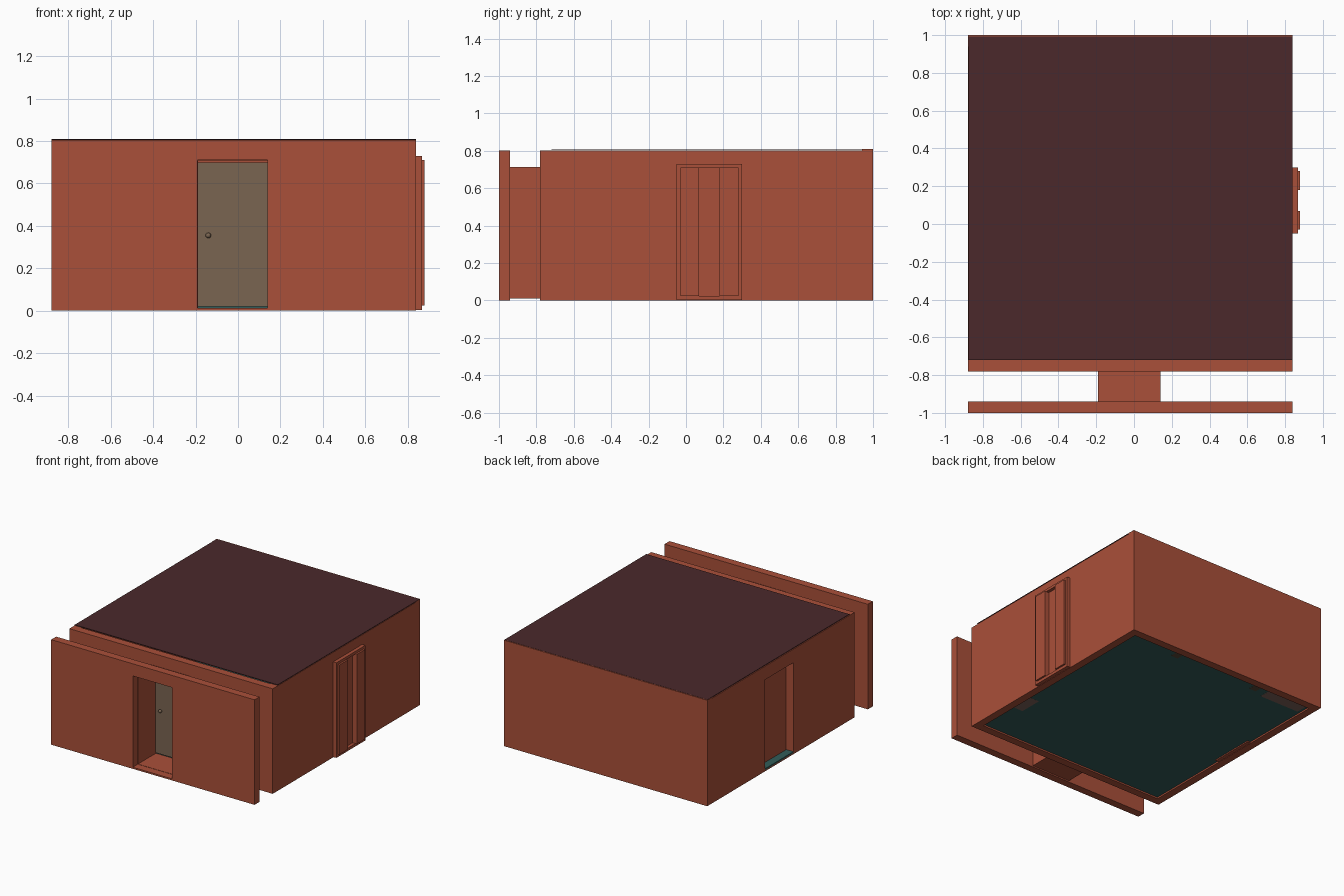
import bpy, bmesh, math
from mathutils import Vector

if "Cube" in bpy.data.objects:
    bpy.data.objects.remove(bpy.data.objects["Cube"])


def material(name, rgb):
    m = bpy.data.materials.new(name)
    m.diffuse_color = (*rgb, 1)
    m.use_nodes = True
    m.node_tree.nodes["Principled BSDF"].inputs["Base Color"].default_value = m.diffuse_color
    return m


BRICK = material("brick", (0.40, 0.08, 0.041))
ROOF = material("dark_roof", (0.07, 0.022, 0.024))
DOOR = material("door_wood", (0.195, 0.13, 0.083))
TEAL = material("teal_floor", (0.032, 0.107, 0.10))
BROWN = material("dark_wood", (0.09, 0.06, 0.035))
MAT = material("mat_cloth", (0.2, 0.12, 0.10))


def finish(name, bm, mat):
    bmesh.ops.recalc_face_normals(bm, faces=bm.faces)
    me = bpy.data.meshes.new(name)
    bm.to_mesh(me)
    bm.free()
    ob = bpy.data.objects.new(name, me)
    me.materials.append(mat)
    bpy.context.collection.objects.link(ob)
    return ob


def box(name, x, y, z, mat=BRICK):
    bm = bmesh.new()
    bmesh.ops.create_cube(bm, size=1)
    for v in bm.verts:
        v.co = Vector([(r[0] + r[1]) / 2 + c * (r[1] - r[0])
                       for c, r in zip(v.co, (x, y, z))])
    return finish(name, bm, mat)


def holed_wall(name, axis, depth, outer, inner, mat=BRICK):
    """Rectangular wall with a rectangular opening; rects are (u0, u1, z0, z1)."""
    bm = bmesh.new()

    def loop(r, d):
        pts = [(r[0], r[2]), (r[1], r[2]), (r[1], r[3]), (r[0], r[3])]
        return [bm.verts.new((u, d, z) if axis == "y" else (d, u, z)) for u, z in pts]

    loops = [loop(outer, depth[0]), loop(outer, depth[1]),
             loop(inner, depth[1]), loop(inner, depth[0])]
    for k in range(4):
        a, b = loops[k], loops[(k + 1) % 4]
        for i in range(4):
            j = (i + 1) % 4
            bm.faces.new((a[i], a[j], b[j], b[i]))
    return finish(name, bm, mat)


def cylinder(name, center, r, h, mat, sides=32):
    bm = bmesh.new()
    bmesh.ops.create_cone(bm, cap_ends=True, segments=sides, radius1=r, radius2=r, depth=h)
    bmesh.ops.translate(bm, verts=bm.verts, vec=center)
    return finish(name, bm, mat)


X0, X1 = -0.88, 0.84
T = 0.06
HOLE = (-0.19, 0.14, 0.012, 0.71)

# Street facade and room front wall share the same doorway
for name, y in (("street_facade", -1.0), ("room_front_wall", -0.78)):
    holed_wall(name, "y", (y, y + T), (X0, X1, 0, 0.803), HOLE)

# Passage joining the two doorways
holed_wall("entry_passage", "y", (-0.94, -0.78),
           (-0.191, 0.141, 0.010, 0.713), (-0.188, 0.138, 0.014, 0.709))

# Remaining room walls
box("back_wall", (X0, X1), (1 - T, 1), (0, 0.81))
box("right_wall", (X1 - T, X1), (-0.72, 1 - T), (0, 0.803))
holed_wall("left_wall", "x", (X0, X0 + T), (-0.72, 1 - T, 0, 0.803), (-0.04, 0.30, 0.01, 0.70))

# Roof and floor
box("roof", (X0 + 0.003, X1), (-0.72, 0.993), (0.806, 0.811), ROOF)
box("floor", (X0 + T, X1 - T), (-0.72, 1 - T), (0.012, 0.02), TEAL)
box("left_sill", (X0, X0 + T), (-0.04, 0.30), (0.010, 0.02), TEAL)

# Front door with round knob
box("front_door", (-0.19, 0.14), (-0.728, -0.70), (0.02, 0.70), DOOR)
bm = bmesh.new()
bmesh.ops.create_uvsphere(bm, u_segments=16, v_segments=10, radius=0.013)
bmesh.ops.translate(bm, verts=bm.verts, vec=(-0.14, -0.742, 0.355))
for f in bm.faces:
    f.smooth = True
finish("door_knob", bm, DOOR)

# Side door surrounds: outside on the right wall, inside on the left wall
for side, x in (("right", X1), ("left", X0 + T)):
    holed_wall(side + "_door_frame", "x", (x, x + 0.027),
               (-0.05, 0.30, 0.003, 0.73), (-0.03, 0.28, 0.025, 0.71))
    box(side + "_door_strip_a", (x, x + 0.04), (-0.03, 0.07), (0.025, 0.71))
    box(side + "_door_strip_b", (x, x + 0.04), (0.18, 0.28), (0.025, 0.71))
    box(side + "_door_center", (x, x + 0.003), (0.07, 0.18), (0.02, 0.71))

# Furnishings standing on the floor
cylinder("round_rug", (-0.23, -0.145, 0.022), 0.355, 0.01, BROWN)
cylinder("plant_pot", (0.56, 0.80, 0.07), 0.06, 0.10, MAT, 16)
for i, x in enumerate((0.36, -0.36)):
    box(f"bench_leg_{i}", (x - 0.03, x + 0.03), (0.87, 0.93), (0.0115, 0.14), BROWN)
box("bench_top", (-0.40, 0.40), (0.84, 0.94), (0.14, 0.17), BROWN)
box("back_mat", (-0.80, -0.46), (0.84, 0.935), (0.0115, 0.024), MAT)
box("side_mat", (0.69, 0.775), (-0.40, -0.22), (0.0115, 0.024), MAT)
